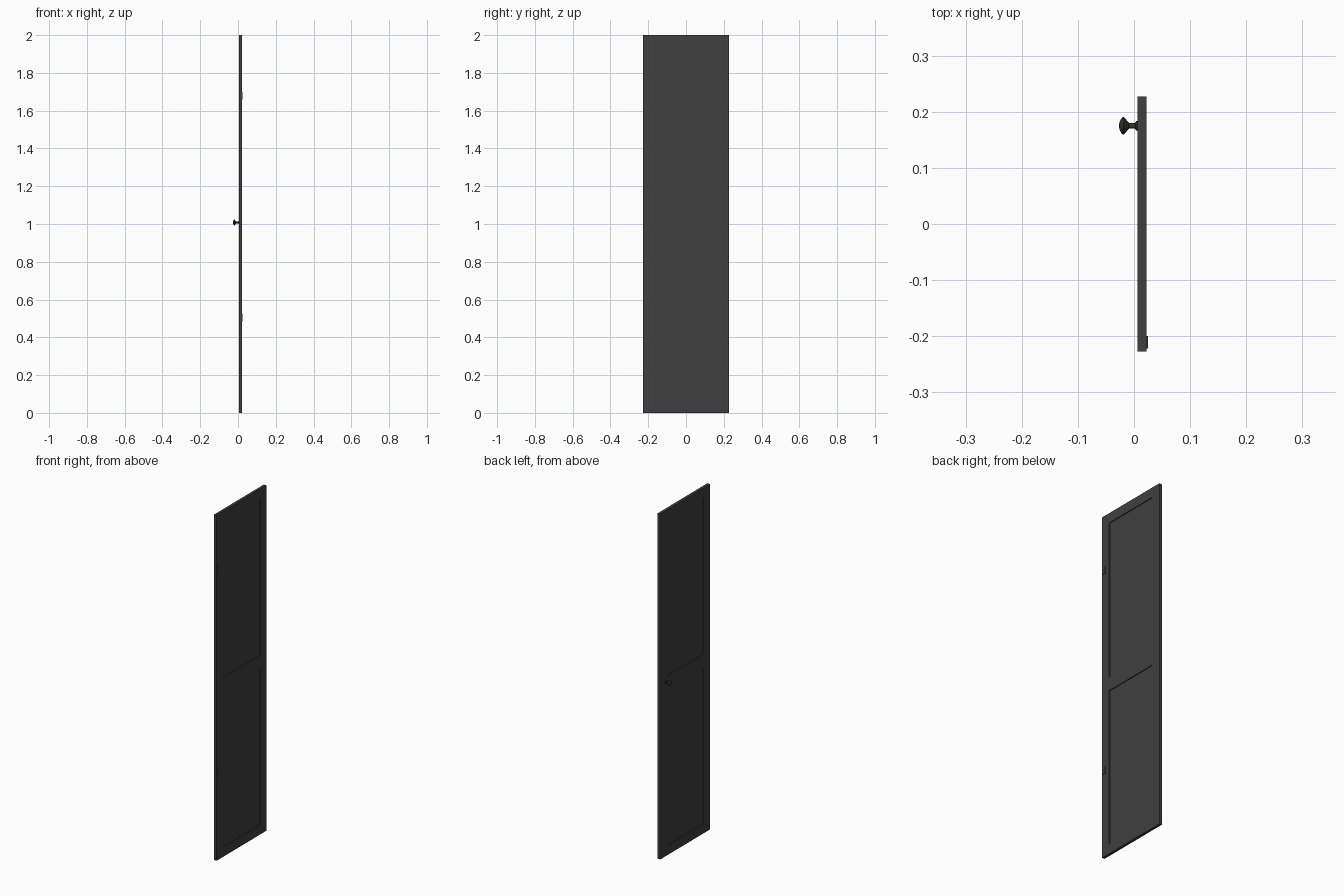
import bpy, bmesh, math
from mathutils import Matrix, Vector

if "Cube" in bpy.data.objects:
    bpy.data.objects.remove(bpy.data.objects["Cube"])

X0, X1 = 0.006, 0.022          # door thickness range
HALF_W, HEIGHT = 0.227, 2.0


def material(name, v):
    m = bpy.data.materials.new(name)
    m.diffuse_color = (v, v, v, 1)
    m.use_nodes = True
    m.node_tree.nodes["Principled BSDF"].inputs["Base Color"].default_value = m.diffuse_color
    return m


PAINT = material("dark_paint", 0.05)
METAL = material("dark_metal", 0.03)


def finish(bm, name, mat):
    bmesh.ops.recalc_face_normals(bm, faces=bm.faces[:])
    me = bpy.data.meshes.new(name)
    bm.to_mesh(me)
    bm.free()
    ob = bpy.data.objects.new(name, me)
    bpy.context.collection.objects.link(ob)
    me.materials.append(mat)
    return ob


# Door slab: a 3 x 5 layout of stiles, rails and two panels, recessed on both sides
ys = [-HALF_W, -0.170, 0.170, HALF_W]
zs = [0, 0.055, 0.958, 1.037, 1.943, HEIGHT]
bm = bmesh.new()
grid = [[bm.verts.new((X0, y, z)) for z in zs] for y in ys]
faces = [bm.faces.new((grid[i][j], grid[i][j + 1], grid[i + 1][j + 1], grid[i + 1][j]))
         for i in range(3) for j in range(5)]
ext = bmesh.ops.extrude_face_region(bm, geom=faces, use_keep_orig=True)
moved = [g for g in ext["geom"] if isinstance(g, bmesh.types.BMVert)]
bmesh.ops.translate(bm, verts=moved, vec=(X1 - X0, 0, 0))
bmesh.ops.recalc_face_normals(bm, faces=bm.faces[:])
panels = [f for f in bm.faces
          if abs(f.normal.x) > 0.9 and abs(f.calc_center_median().y) < 0.1
          and f.calc_area() > 0.2]
bmesh.ops.inset_individual(bm, faces=panels, thickness=0.001, depth=0)
for f in panels:
    n = f.normal.copy()
    for v in f.verts:
        v.co -= n * 0.004
finish(bm, "door", PAINT)

# Knob: turned profile (distance from door, radius) spun about x
profile = [(0.0, 0.0085), (0.002, 0.0085), (0.004, 0.0052), (0.015, 0.0052),
           (0.018, 0.0085), (0.0215, 0.0130), (0.0245, 0.0160), (0.027, 0.0150),
           (0.030, 0.0105), (0.032, 0.0060), (0.033, 0.0)]
bm = bmesh.new()
vs = [bm.verts.new((X0 - d, 0.175, 1.008 + r)) for d, r in profile]
edges = [bm.edges.new(p) for p in zip(vs, vs[1:])]
bmesh.ops.spin(bm, geom=vs + edges, cent=(0, 0.175, 1.008), axis=(1, 0, 0),
               angle=math.tau, steps=24, use_merge=True)
bmesh.ops.remove_doubles(bm, verts=bm.verts[:], dist=1e-5)
knob = finish(bm, "knob", METAL)
bpy.context.view_layer.objects.active = knob
knob.select_set(True)
bpy.ops.object.shade_smooth_by_angle(angle=math.radians(40))

# Hinge plates on the opposite face
for name, z in (("lower_hinge", 0.505), ("upper_hinge", 1.68)):
    bm = bmesh.new()
    bmesh.ops.create_cube(bm, size=1, matrix=Matrix.Translation((0.0225, -0.211, z))
                          @ Matrix.Diagonal((0.005, 0.022, 0.04, 1)))
    finish(bm, name, PAINT)
